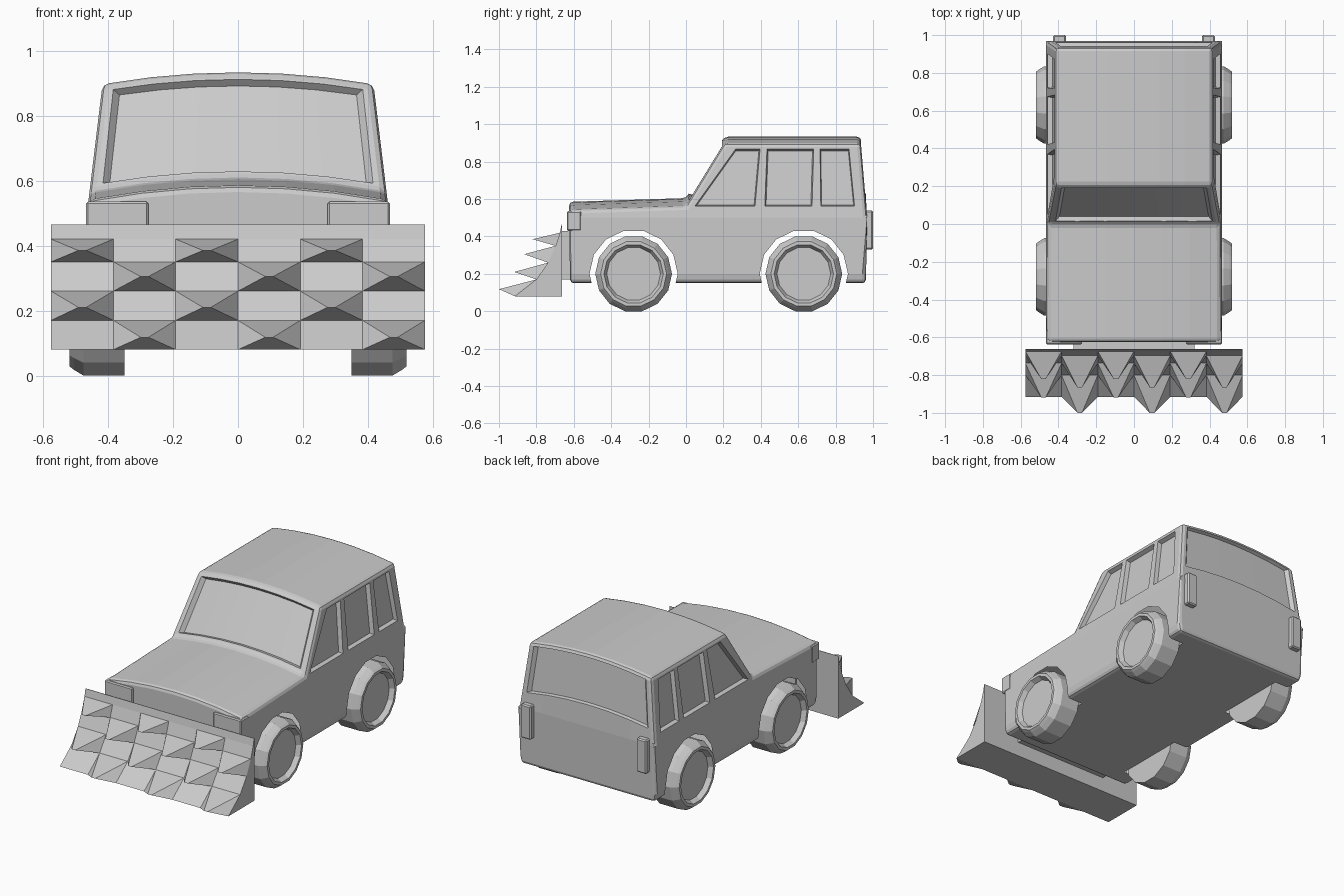
import bpy, bmesh, math
from mathutils import Vector

if "Cube" in bpy.data.objects:
    bpy.data.objects.remove(bpy.data.objects["Cube"])

WHEELS_Y = (-0.28, 0.63)
AXLE_Z, SIDES = 0.2, 14


def finish(name, bm, fix=True):
    if fix:
        bmesh.ops.recalc_face_normals(bm, faces=bm.faces)
    me = bpy.data.meshes.new(name)
    bm.to_mesh(me)
    bm.free()
    ob = bpy.data.objects.new(name, me)
    bpy.context.collection.objects.link(ob)
    return ob


def loft(bm, rings, caps=True):
    """Bridge closed rings of points, optionally capping both ends."""
    vs = [[bm.verts.new(p) for p in r] for r in rings]
    n = len(vs[0])
    for a, b in zip(vs, vs[1:]):
        for i in range(n):
            bm.faces.new((a[i], a[(i + 1) % n], b[(i + 1) % n], b[i]))
    if caps:
        bm.faces.new(vs[0][::-1])
        bm.faces.new(vs[-1])


def box(name, x0, x1, y0, y1, z0, z1, bevel=0.0):
    bm = bmesh.new()
    loft(bm, [[(x, y0, z0), (x, y1, z0), (x, y1, z1), (x, y0, z1)] for x in (x0, x1)])
    if bevel:
        bmesh.ops.bevel(bm, geom=bm.edges[:], offset=bevel, segments=1, affect='EDGES')
    return finish(name, bm)


def circle(x, r, y, z, n=SIDES):
    """Polygon with flats at top and bottom; r is the distance to a flat."""
    R = r / math.cos(math.pi / n)
    return [(x, y + R * math.sin((i + .5) * math.tau / n),
             z + R * math.cos((i + .5) * math.tau / n)) for i in range(n)]


def half_width(z):
    pts = [(0.15, 0.455), (0.2, 0.465), (0.5, 0.465), (0.58, 0.455), (0.888, 0.417), (1.2, 0.38)]
    for (z0, w0), (z1, w1) in zip(pts, pts[1:]):
        if z <= z1:
            return w0 + (w1 - w0) * (z - z0) / (z1 - z0)


def crown(x):
    return 0.045 * (1 - (x / 0.465) ** 2)


# Body: side profile extruded across, narrowed upwards and crowned
profile = [(-0.62, 0.15), (-0.625, 0.54), (0.0, 0.56), (0.205, 0.888),
           (0.935, 0.888), (0.968, 0.5), (0.962, 0.15)]
bm = bmesh.new()
loft(bm, [[(x, y, z) for y, z in profile]
          for x in (-0.465, -0.3, -0.15, 0, 0.15, 0.3, 0.465)])
for z in (0.2, 0.5, 0.58):
    bmesh.ops.bisect_plane(bm, geom=bm.verts[:] + bm.edges[:] + bm.faces[:],
                           plane_co=(0, 0, z), plane_no=(0, 0, 1))
for v in bm.verts:
    v.co.x *= half_width(v.co.z) / 0.465
    if v.co.z > 0.51:
        v.co.z += crown(v.co.x)
body = finish("body", bm)
bev = body.modifiers.new("round_edges", 'BEVEL')
bev.width, bev.segments, bev.limit_method, bev.angle_limit = 0.02, 2, 'ANGLE', 0.6

# Window recess and wheel arch cutters
cut = bmesh.new()


def window_cutter(cols, surf, outward, depth=0.025):
    """cols: (u bottom, z bottom, u top, z top); recess tapers inwards."""
    cu = sum(c[0] + c[2] for c in cols) / (2 * len(cols))
    cz = sum(c[1] + c[3] for c in cols) / (2 * len(cols))
    out = Vector(outward).normalized()
    layers = []
    for s, d in ((0.94, -depth), (1.03, 0.02)):
        def pt(u, z):
            return cut.verts.new(Vector(surf(cu + (u - cu) * s, cz + (z - cz) * s)) + out * d)
        layers.append(([pt(c[0], c[1]) for c in cols], [pt(c[2], c[3]) for c in cols]))
    for bot, top in layers:
        for i in range(len(cols) - 1):
            cut.faces.new((bot[i], bot[i + 1], top[i + 1], top[i]))
    (b0, t0), (b1, t1) = layers
    r0, r1 = b0 + t0[::-1], b1 + t1[::-1]
    for i in range(len(r0)):
        j = (i + 1) % len(r0)
        cut.faces.new((r0[i], r0[j], r1[j], r1[i]))


side_windows = [[(0.045, 0.56, 0.265, 0.868), (0.37, 0.56, 0.397, 0.868)],
                [(0.42, 0.56, 0.432, 0.868), (0.675, 0.56, 0.684, 0.868)],
                [(0.72, 0.56, 0.716, 0.868), (0.902, 0.56, 0.872, 0.868)]]
for s in (-1, 1):
    for cols in side_windows:
        window_cutter(cols, lambda y, z: (s * half_width(z), y, z), (s, 0, 0.1))

steps = (-1, -0.66, -0.33, 0, 0.33, 0.66, 1)
window_cutter([(0.42 * t, 0.582, 0.388 * t, 0.868) for t in steps],
              lambda x, z: (x, (z - 0.56) * 0.625, z + crown(x)), (0, -0.85, 0.53))
window_cutter([(0.42 * t, 0.585, 0.388 * t, 0.868) for t in steps],
              lambda x, z: (x, 0.968 - (z - 0.5) * 0.085, z + crown(x)), (0, 1, 0.1), 0.02)
for y in WHEELS_Y:
    loft(cut, [circle(x, 0.23, y, AXLE_Z) for x in (-0.7, 0.7)])
cutter = finish("cutter", cut)
cutter.hide_render = True

boo = body.modifiers.new("openings", 'BOOLEAN')
boo.operation, boo.solver, boo.object = 'DIFFERENCE', 'EXACT', cutter
bpy.context.view_layer.update()
dg = bpy.context.evaluated_depsgraph_get()
mesh = bpy.data.meshes.new_from_object(body.evaluated_get(dg))
body.modifiers.clear()
body.data = mesh
bpy.data.objects.remove(cutter)

# The body is an open shell at the arches: drop the tunnel walls
bm = bmesh.new()
bm.from_mesh(mesh)
walls = []
for f in bm.faces:
    c = f.calc_center_median()
    near = min(math.hypot(c.y - y, c.z - AXLE_Z) for y in WHEELS_Y)
    if near < 0.24 and abs(c.x) < 0.2 and c.z > 0.155 and abs(f.normal.x) < 0.1:
        walls.append(f)
bmesh.ops.delete(bm, geom=walls, context='FACES')
bm.to_mesh(mesh)
bm.free()

# Floor between the wheels
for y, name in zip(WHEELS_Y, ("front_floor", "rear_floor")):
    bm = bmesh.new()
    bm.faces.new([bm.verts.new((x, y + dy, 0.15)) for x, dy in
                  ((-0.35, -0.23), (-0.35, 0.23), (0.35, 0.23), (0.35, -0.23))])
    finish(name, bm, False)

# Wheels: turned tyre with chamfered shoulder and recessed hub
tyre = [(0.35, 0.2), (0.475, 0.2), (0.505, 0.182), (0.518, 0.172),
        (0.518, 0.155), (0.49, 0.14)]
for s, side in ((-1, "left"), (1, "right")):
    for y, end in zip(WHEELS_Y, ("front", "rear")):
        bm = bmesh.new()
        loft(bm, [circle(s * x, r, y, AXLE_Z) for x, r in tyre])
        finish(f"{end}_{side}_wheel", bm)
    # Lamps
    box(side + "_headlight", *sorted((s * 0.275, s * 0.467)), -0.637, -0.56, 0.43, 0.535, 0.006)
    box(side + "_tail_light", *sorted((s * 0.36, s * 0.428)), 0.95, 1.0, 0.33, 0.538, 0.007)

# Plough blade: curved front, with its mount
front = [(-0.665, 0.465), (-0.674, 0.42), (-0.697, 0.35), (-0.737, 0.26),
         (-0.80, 0.17), (-0.915, 0.08)]
bm = bmesh.new()
loft(bm, [[(x, y, z) for y, z in front + [(-0.662, 0.08), (-0.662, 0.465)]]
          for x in (-0.575, 0.575)])
finish("plough_blade", bm)
box("plough_mount", -0.32, 0.32, -0.67, -0.61, 0.17, 0.43)

# Blade spikes in a chequer pattern
tips = [(-0.82, 0.385), (-0.865, 0.305), (-0.918, 0.21), (-1.0, 0.118)]
cell = 1.15 / 6
bm = bmesh.new()
for row, (ty, tz) in enumerate(tips):
    (y1, z1), (y0, z0) = front[row + 1], front[row + 2]
    for col in range(row % 2, 6, 2):
        xa = -0.575 + col * cell
        xb, xm = xa + cell, xa + cell / 2
        a, b, c, d, l, r = [bm.verts.new(p) for p in (
            (xa, y0, z0), (xb, y0, z0), (xb, y1, z1), (xa, y1, z1),
            (xm - 0.012, ty, tz), (xm + 0.012, ty, tz))]
        for f in ((a, b, r, l), (b, c, r), (c, d, l, r), (d, a, l)):
            bm.faces.new(f)
finish("plough_spikes", bm, False)
